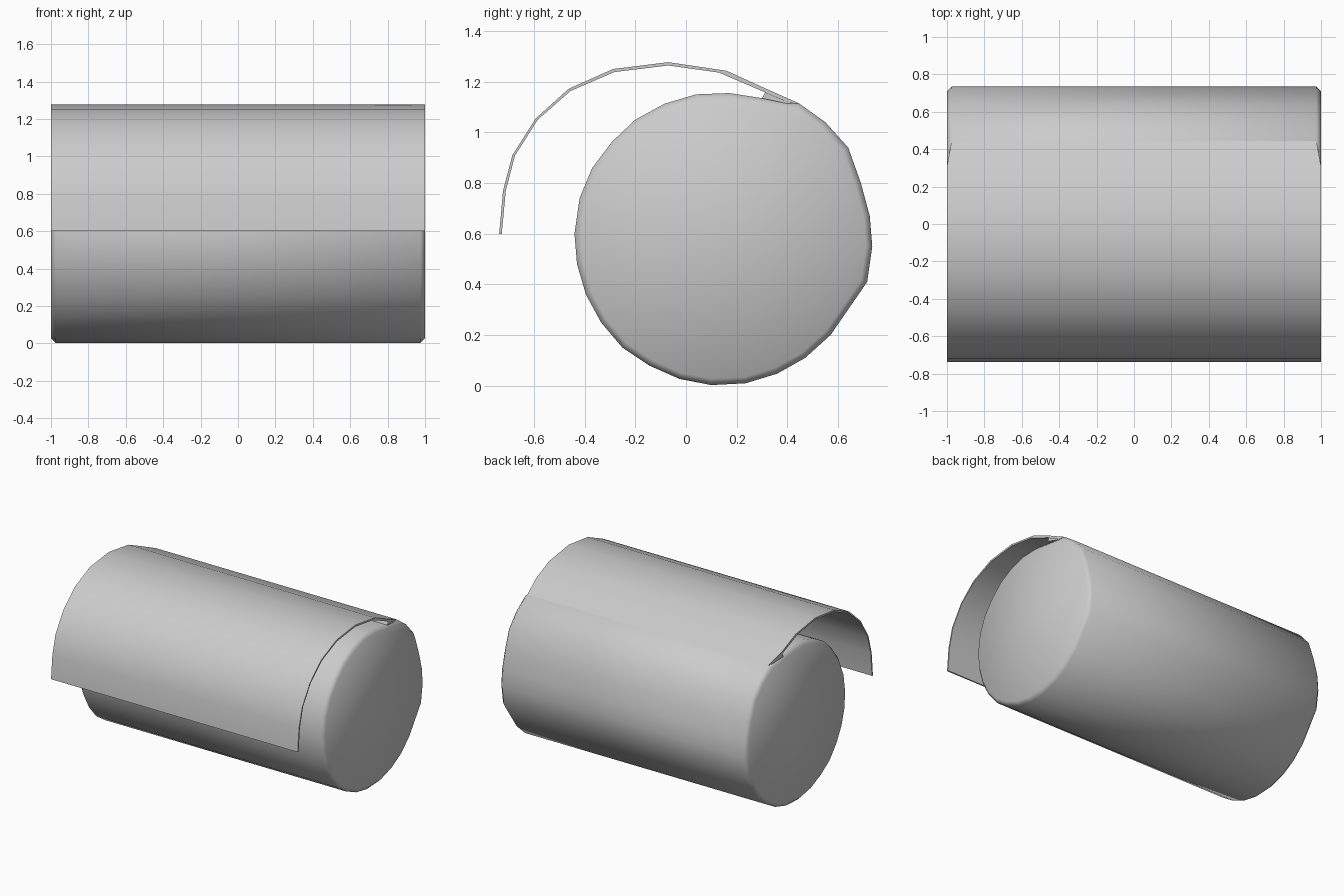
import bpy, bmesh
from mathutils import Vector

if "Cube" in bpy.data.objects:
    bpy.data.objects.remove(bpy.data.objects["Cube"])


def make_object(name, rings, angle):
    """Loft closed rings of (x, y, z) points and cap both ends."""
    bm = bmesh.new()
    loops = [[bm.verts.new(p) for p in ring] for ring in rings]
    n = len(loops[0])
    for a, b in zip(loops, loops[1:]):
        for i in range(n):
            j = (i + 1) % n
            bm.faces.new((a[i], a[j], b[j], b[i]))
    bm.faces.new(loops[0])
    bm.faces.new(loops[-1])
    bmesh.ops.recalc_face_normals(bm, faces=bm.faces)
    mesh = bpy.data.meshes.new(name)
    bm.to_mesh(mesh)
    bm.free()
    obj = bpy.data.objects.new(name, mesh)
    bpy.context.collection.objects.link(obj)
    bpy.ops.object.select_all(action='DESELECT')
    obj.select_set(True)
    bpy.context.view_layer.objects.active = obj
    bpy.ops.object.shade_smooth_by_angle(angle=angle)
    return obj


# Rolled body: (y, z) outline with slightly rounded-off ends
body = [(-.44, .60), (-.43, .48), (-.395, .36), (-.335, .25), (-.25, .15),
        (-.145, .08), (-.025, .027), (.10, .003), (.235, .01), (.36, .048),
        (.47, .11), (.57, .20), (.715, .41), (.735, .55), (.725, .67),
        (.69, .80), (.64, .94), (.55, 1.04), (.445, 1.115), (.30, 1.135),
        (.17, 1.155), (.04, 1.15), (-.085, 1.113), (-.20, 1.05),
        (-.29, .965), (-.37, .86), (-.42, .74)]
centre = Vector((.147, .58))


def body_ring(x, inset):
    ring = []
    for p in body:
        d = Vector(p) - centre
        q = centre + d * (1 - inset / d.length)
        ring.append((x, q.x, q.y))
    return ring


make_object("rolled_body", [body_ring(-1, .025), body_ring(-.975, 0),
                            body_ring(.975, 0), body_ring(1, .025)], 1.05)

# Loose outer flap: thin curved sheet peeling off the top of the roll
outer = [(-.737, .60), (-.722, .77), (-.685, .91), (-.593, 1.055),
         (-.463, 1.172), (-.288, 1.25), (-.07, 1.277), (.16, 1.243),
         (.31, 1.175), (.445, 1.115)]
inner = [(.44, 1.105), (.30, 1.134), (.312, 1.158), (.13, 1.236),
         (-.07, 1.264), (-.283, 1.238), (-.456, 1.163), (-.585, 1.05),
         (-.675, .908), (-.711, .77), (-.727, .60)]


def flap_ring(side):
    return [(side * (.975 if y > .4 else 1), y, z) for y, z in outer + inner]


make_object("loose_flap", [flap_ring(-1), flap_ring(1)], .75)
